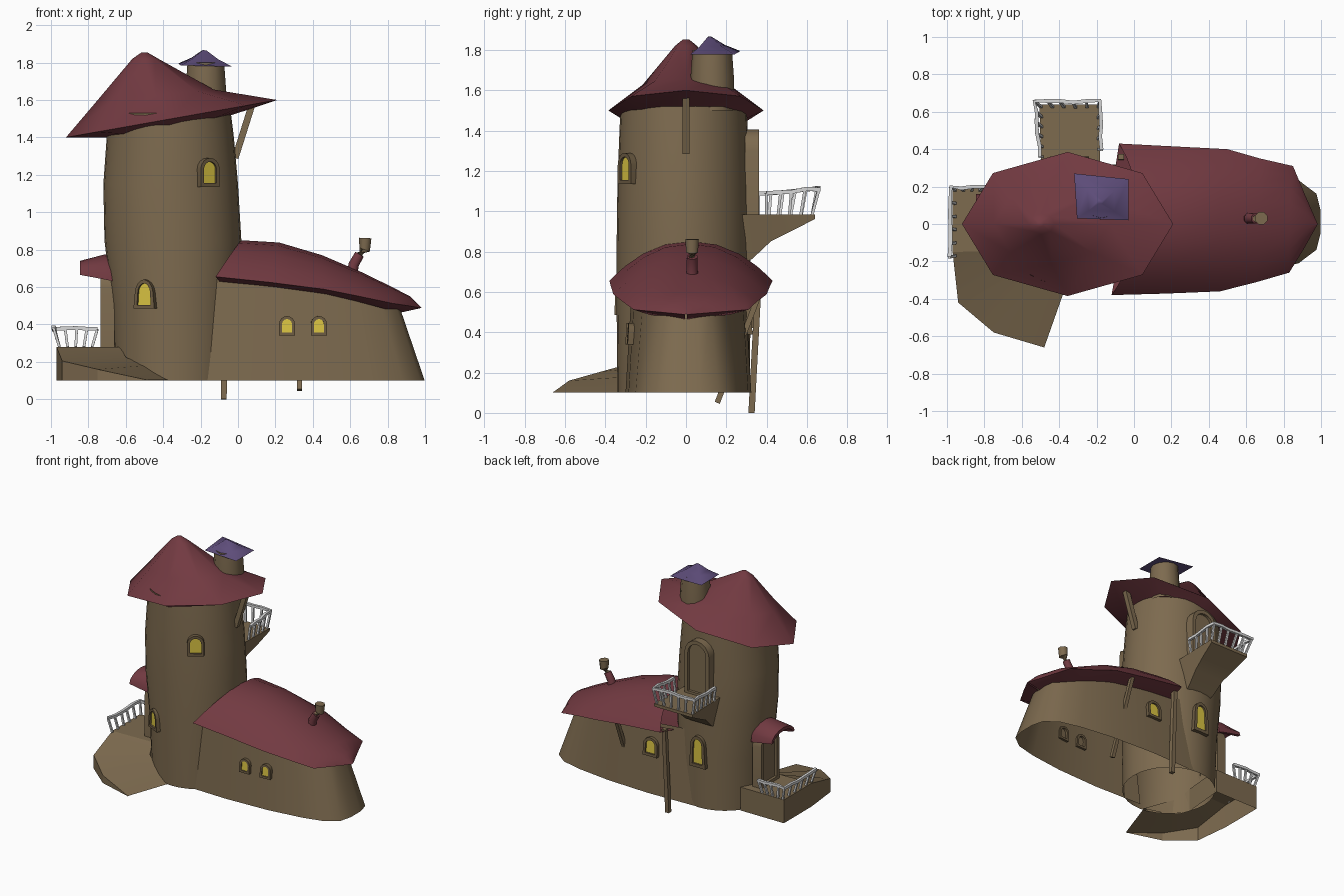
import bpy, bmesh, math, random
from mathutils import Vector

if "Cube" in bpy.data.objects:
    bpy.data.objects.remove(bpy.data.objects["Cube"])
random.seed(3)

def material(name, rgb):
    m = bpy.data.materials.new(name)
    m.diffuse_color = (*rgb, 1)
    m.use_nodes = True
    m.node_tree.nodes["Principled BSDF"].inputs["Base Color"].default_value = m.diffuse_color
    return m

WOOD = material("brown wood", (0.205, 0.145, 0.078))
FRAME = material("frame brown", (0.15, 0.105, 0.055))
RED = material("dark red roof", (0.168, 0.042, 0.053))
PURPLE = material("purple roof", (0.115, 0.076, 0.20))
WHITE = material("pale railing", (0.68, 0.68, 0.68))
YELLOW = material("yellow glass", (0.70, 0.55, 0.055))

# ---------- helpers ----------
def loft(bm, rings, closed=True, cap0=False, cap1=False, join_ends=False):
    vs = [[bm.verts.new(p) for p in r] for r in rings]
    n = len(vs[0])
    pairs = list(zip(vs, vs[1:])) + ([(vs[-1], vs[0])] if join_ends else [])
    for a, b in pairs:
        for i in range(n if closed else n - 1):
            j = (i + 1) % n
            bm.faces.new((a[i], a[j], b[j], b[i]))
    if cap0:
        bm.faces.new(vs[0])
    if cap1:
        bm.faces.new(vs[-1])

def finish(bm, name, mat, angle=50):
    bmesh.ops.remove_doubles(bm, verts=bm.verts[:], dist=0.0005)
    bmesh.ops.recalc_face_normals(bm, faces=bm.faces[:])
    me = bpy.data.meshes.new(name)
    bm.to_mesh(me)
    bm.free()
    ob = bpy.data.objects.new(name, me)
    bpy.context.collection.objects.link(ob)
    me.materials.append(mat)
    bpy.ops.object.select_all(action='DESELECT')
    ob.select_set(True)
    bpy.context.view_layer.objects.active = ob
    bpy.ops.object.shade_smooth_by_angle(angle=math.radians(angle))
    return ob

def make(name, mat, rings, angle=50, **kw):
    bm = bmesh.new()
    loft(bm, rings, **kw)
    return finish(bm, name, mat, angle)

def ellipse(cx, cy, z, rx, ry, n):
    zf = z if callable(z) else (lambda x: z)
    pts = [(cx + rx * math.cos(2 * math.pi * i / n), cy + ry * math.sin(2 * math.pi * i / n)) for i in range(n)]
    return [(x, y, zf(x)) for x, y in pts]

def tube(bm, path, radii, sides):
    path = [Vector(p) for p in path]
    rings = []
    for i, p in enumerate(path):
        d = (path[min(i + 1, len(path) - 1)] - path[max(i - 1, 0)]).normalized()
        ref = Vector((0, 0, 1)) if abs(d.z) < 0.8 else Vector((1, 0, 0))
        a = d.cross(ref).normalized()
        b = d.cross(a)
        r = radii[i] if isinstance(radii, (list, tuple)) else radii
        ts = [2 * math.pi * (k + 0.5) / sides for k in range(sides)]
        rings.append([p + r * (math.cos(t) * a + math.sin(t) * b) for t in ts])
    loft(bm, rings, cap0=True, cap1=True)

def beam(name, mat, path, radii, sides=4):
    bm = bmesh.new()
    tube(bm, path, radii, sides)
    return finish(bm, name, mat)

def arch(w, h, base=0.0, n=8):
    pts = [(-w / 2, base), (w / 2, base)]
    return pts + [(w / 2 * math.cos(math.pi * k / n), h - w / 2 + w / 2 * math.sin(math.pi * k / n)) for k in range(n + 1)]

def opening(name, loc, yaw, w, h, fill, border, depth=0.025, plate=0.012, tilt=0.0, taper=0.0):
    """Arched frame with a filled plate; yaw 0 faces the front."""
    f = math.radians(yaw)
    out, right = Vector((math.sin(f), -math.cos(f), 0)), Vector((math.cos(f), math.sin(f), 0))
    def place(pts, d):
        return [Vector(loc) + right * u * (1 - taper * v / h) + out * (d - tilt * v) + Vector((0, 0, v)) for u, v in pts]
    outer, inner = arch(w, h), arch(w - 2 * border, h - border, border)
    make(name + "_frame", FRAME if fill is YELLOW else WOOD,
         [place(outer, -0.02), place(outer, depth), place(inner, depth), place(inner, -0.02)], 30, join_ends=True)
    bm = bmesh.new()
    bm.faces.new([bm.verts.new(p) for p in place(inner, plate)])
    finish(bm, name + ("_glass" if fill is YELLOW else "_panel"), fill)

def railing(name, base, top, counts):
    bm = bmesh.new()
    path = []
    for s, n in enumerate(counts):
        for k in range(n + (s == len(counts) - 1)):
            b = Vector(base[s]).lerp(Vector(base[s + 1]), k / n)
            t = Vector(top[s]).lerp(Vector(top[s + 1]), k / n)
            t += Vector([random.uniform(-0.006, 0.006) for _ in range(3)])
            tube(bm, [b, t], 0.010, 4)
            path.append(t)
    tube(bm, path, 0.014, 4)
    finish(bm, name, WHITE, 30)

# ---------- main tower ----------
make("tower_wall", WOOD, [ellipse(cx, -0.012, z, rx, ry, 32) for z, cx, rx, ry in [
    (0.10, -0.33, 0.325, 0.328), (0.5, -0.335, 0.338, 0.332), (0.85, -0.348, 0.366, 0.332),
    (1.15, -0.36, 0.36, 0.328), (1.4, -0.362, 0.34, 0.318), (1.53, -0.37, 0.332, 0.312)]])

# tilted eight-sided roof with soffit
rim_z = lambda x: 1.40 + 0.2 * (x + 0.92) / 1.13
make("tower_roof", RED, [
    ellipse(-0.37, -0.01, lambda x: rim_z(x) - 0.04, 0.32, 0.30, 8),
    ellipse(-0.355, 0, rim_z, 0.565, 0.385, 8),
    ellipse(-0.44, 0, lambda x: 1.60 + 0.09 * (x + 0.75), 0.31, 0.215, 8),
    ellipse(-0.495, 0, 1.82, 0.07, 0.055, 8),
    ellipse(-0.50, 0, 1.853, 0.018, 0.015, 8)], cap1=True)

# ---------- small turret ----------
make("turret_wall", WOOD, [ellipse(-0.172, 0.13, z, r, r, 12) for z, r in [(1.5, 0.108), (1.66, 0.108), (1.80, 0.098)]])
corners = [(-0.32, 0.27, 1.795), (-0.03, 0.24, 1.778), (-0.03, 0.02, 1.778), (-0.305, 0.03, 1.785)]
apex = Vector((-0.18, 0.115, 1.872))
mid = [Vector(c).lerp(apex, 0.5) - Vector((0, 0, 0.008)) for c in corners]
make("turret_roof", PURPLE, [corners, mid, [Vector(c).lerp(apex, 0.93) for c in corners]], cap0=True, cap1=True)

# ---------- side wing ----------
half_base = [(-0.3, 0.3), (0.1, 0.312), (0.45, 0.297), (0.72, 0.262), (0.88, 0.222), (0.975, 0.15), (0.998, 0.06)]
half_top = [(-0.2, 0.27, 0.66), (0.1, 0.28, 0.64), (0.4, 0.268, 0.60), (0.63, 0.225, 0.56),
            (0.76, 0.175, 0.53), (0.84, 0.11, 0.51), (0.86, 0.045, 0.505)]
YC = 0.012
base = [(x, YC - y, 0.1) for x, y in half_base] + [(x, YC + y, 0.1) for x, y in reversed(half_base)]
top = [(x, YC - y, z) for x, y, z in half_top] + [(x, YC + y, z) for x, y, z in reversed(half_top)]
make("wing_wall", WOOD, [base, top], closed=False)

# arched roof: front edge x,y / back edge x,y / edge z / ridge x,z
rings = []
for xf, yf, xb, yb, ze, xr, zr in [
        (-0.12, -0.38, -0.08, 0.43, 0.655, 0.02, 0.85), (0.17, -0.372, 0.21, 0.415, 0.625, 0.22, 0.838),
        (0.46, -0.36, 0.50, 0.40, 0.588, 0.45, 0.77), (0.65, -0.312, 0.675, 0.35, 0.55, 0.66, 0.68),
        (0.83, -0.26, 0.85, 0.31, 0.512, 0.83, 0.597), (0.91, -0.13, 0.915, 0.155, 0.50, 0.92, 0.55),
        (0.98, -0.005, 0.98, 0.005, 0.488, 0.98, 0.49)]:
    ring = []
    for k in range(11):
        u = -math.cos(math.pi * k / 10)
        g = 1 - abs(u) ** 2.2
        s = (u + 1) / 2
        ring.append((xf + (xb - xf) * s + (xr - (xf + xb) / 2) * g, yf + (yb - yf) * s, ze + (zr - ze) * g))
    xi = (xf + xb) / 2 - 0.12 * max(0, xf) ** 3
    rings.append(ring + [(xi, yb * 0.7, ze - 0.025), (xi, yf * 0.7, ze - 0.025)])
make("wing_roof", RED, rings)

# bent chimney
beam("chimney_base", RED, [(0.61, 0.03, 0.66), (0.618, 0.03, 0.72), (0.65, 0.03, 0.775)], [0.032, 0.03, 0.028], 8)
beam("chimney_pipe", WOOD, [(0.645, 0.03, 0.765), (0.677, 0.03, 0.80), (0.68, 0.03, 0.862)], [0.028, 0.032, 0.036], 8)

# ---------- windows ----------
opening("tower_upper_window", (-0.162, -0.285, 1.135), 33, 0.12, 0.155, YELLOW, 0.02)
opening("tower_lower_window", (-0.492, -0.305, 0.485), -27, 0.125, 0.155, YELLOW, 0.02, taper=0.25)
opening("tower_back_window", (-0.335, 0.318, 0.42), 180, 0.135, 0.24, YELLOW, 0.025, taper=0.2)
opening("wing_window_left", (0.262, -0.281, 0.34), 0, 0.085, 0.105, YELLOW, 0.016, 0.02, tilt=0.06)
opening("wing_window_right", (0.432, -0.272, 0.34), 3, 0.085, 0.105, YELLOW, 0.016, 0.02, tilt=0.06)
opening("wing_back_window", (0.08, 0.305, 0.39), 180, 0.12, 0.14, YELLOW, 0.02, tilt=0.06)

# ---------- doors ----------
opening("balcony_door", (-0.345, 0.312, 0.975), 180, 0.21, 0.43, WOOD, 0.028, 0.05, 0.03)
opening("entry_door", (-0.68, 0.02, 0.275), -90, 0.22, 0.43, WOOD, 0.028, 0.055, 0.035)

# hood over the entry door
def hood_ring(x, w, z_edge, z_top, thick):
    arc = [(math.cos(math.pi * k / 8), math.sin(math.pi * k / 8)) for k in range(9)]
    outer = [(x, 0.02 + w * c, z_edge + (z_top - z_edge) * s) for c, s in arc]
    inner = [(x, 0.02 + (w - thick) * c, z_edge + (z_top - thick - z_edge) * s) for c, s in reversed(arc)]
    return outer + inner
make("entry_hood", RED, [hood_ring(-0.66, 0.13, 0.63, 0.76, 0.02), hood_ring(-0.71, 0.135, 0.64, 0.775, 0.02),
                         hood_ring(-0.845, 0.14, 0.665, 0.74, 0.025)], cap0=True, cap1=True)

# ---------- upper balcony ----------
make("balcony_floor", WOOD, [
    [(-0.34 - wt, y, 0.985), (-0.34 + wt, y, 0.985), (-0.34 + wb, y, zb), (-0.34 - wb, y, zb)]
    for y, wt, wb, zb in [(0.27, 0.155, 0.10, 0.735), (0.33, 0.157, 0.11, 0.765), (0.42, 0.16, 0.125, 0.85),
                          (0.52, 0.163, 0.145, 0.90), (0.64, 0.165, 0.163, 0.962)]], 30, cap0=True, cap1=True)
railing("balcony_railing",
        [(-0.49, 0.36, 0.98), (-0.495, 0.625, 0.98), (-0.19, 0.625, 0.98), (-0.19, 0.40, 0.98)],
        [(-0.50, 0.36, 1.09), (-0.53, 0.655, 1.11), (-0.185, 0.655, 1.11), (-0.175, 0.40, 1.09)], [5, 5, 4])

# ---------- entry deck and curved ramp ----------
deck = [((-0.97, 0.19), (-0.60, 0.19), 0.28), ((-0.97, -0.15), (-0.63, -0.14), 0.28),
        ((-0.94, -0.42), (-0.60, -0.22), 0.205), ((-0.75, -0.58), (-0.50, -0.28), 0.16), ((-0.48, -0.66), (-0.36, -0.32), 0.102)]
make("entry_deck", WOOD, [[(*o, 0.1), (*o, z), (*i, z + (0.02 if 0.15 < z < 0.25 else 0)), (*i, 0.1)] for o, i, z in deck],
     20, closed=False, cap0=True)
railing("entry_railing",
        [(-0.78, 0.18, 0.28), (-0.955, 0.18, 0.28), (-0.955, -0.17, 0.28)],
        [(-0.75, 0.195, 0.375), (-0.985, 0.195, 0.375), (-0.985, -0.18, 0.38)], [4, 5])

# ---------- props and braces ----------
beam("roof_brace", WOOD, [(-0.015, -0.0, 1.29), (0.075, -0.0, 1.575)], 0.025)
beam("wing_post", WOOD, [(-0.076, 0.325, 0.0), (-0.07, 0.36, 0.655)], 0.022)
beam("wing_brace", WOOD, [(0.33, 0.155, 0.05), (0.33, 0.375, 0.62)], 0.019)
